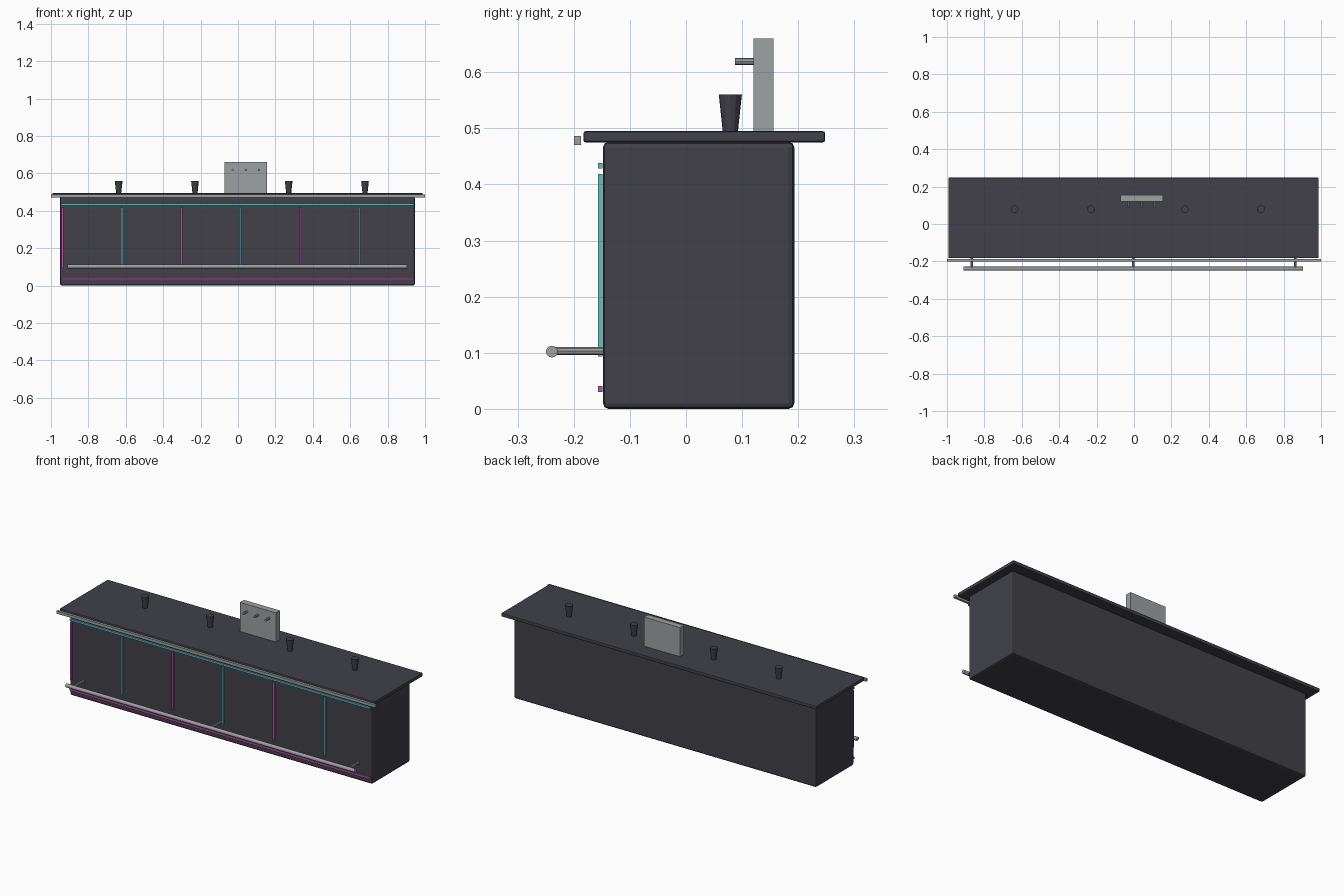
import bpy
import math

if "Cube" in bpy.data.objects:
    bpy.data.objects.remove(bpy.data.objects["Cube"])


def material(name, rgb):
    m = bpy.data.materials.new(name)
    m.diffuse_color = (*rgb, 1)
    m.use_nodes = True
    m.node_tree.nodes["Principled BSDF"].inputs["Base Color"].default_value = m.diffuse_color
    return m


DARK = material("charcoal", (0.052, 0.052, 0.066))
METAL = material("brushed metal", (0.34, 0.355, 0.36))
TEAL = material("neon teal", (0.11, 0.54, 0.54))
PINK = material("neon pink", (0.55, 0.08, 0.42))


def box(name, lo, hi, mat, bevel=0.0, segments=1):
    bpy.ops.mesh.primitive_cube_add(size=1, location=[(a + b) / 2 for a, b in zip(lo, hi)])
    o = bpy.context.object
    o.name = name
    o.scale = [b - a for a, b in zip(lo, hi)]
    bpy.ops.object.transform_apply(location=False, rotation=False, scale=True)
    o.data.materials.append(mat)
    if bevel:
        mod = o.modifiers.new("edge bevel", 'BEVEL')
        mod.width = bevel
        mod.segments = segments
    return o


def rod(name, centre, radius, length, axis, mat, sides=12):
    rot = {'x': (0, math.pi / 2, 0), 'y': (math.pi / 2, 0, 0)}[axis]
    bpy.ops.mesh.primitive_cylinder_add(vertices=sides, radius=radius, depth=length,
                                        location=centre, rotation=rot)
    o = bpy.context.object
    o.name = name
    o.data.materials.append(mat)
    bpy.ops.object.shade_smooth_by_angle(angle=math.radians(40))
    return o


# Bar body and countertop
box("bar_body", (-0.952, -0.148, 0), (0.946, 0.193, 0.476), DARK, 0.01, 2)
box("countertop", (-0.992, -0.183, 0.475), (0.987, 0.248, 0.495), DARK, 0.004, 2)

# Metal trim in front of the counter edge
box("counter_trim", (-1.0, -0.200, 0.470), (1.0, -0.187, 0.486), METAL)

# Horizontal neon strips
box("upper_neon_strip", (-0.947, -0.157, 0.428), (0.940, -0.149, 0.438), TEAL)
box("lower_neon_strip", (-0.947, -0.157, 0.030), (0.940, -0.149, 0.041), PINK)

# Vertical neon strips, alternating colours
for i in range(6):
    x = -0.939 + i * 0.318
    box(f"vertical_neon_strip_{i + 1}", (x - 0.005, -0.157, 0.093),
        (x + 0.005, -0.149, 0.419), TEAL if i % 2 else PINK)

# Foot rail with brackets
rod("foot_rail", (-0.003, -0.239, 0.102), 0.0105, 1.815, 'x', METAL)
for i, x in enumerate((-0.868, -0.003, 0.862)):
    rod(f"rail_bracket_{i + 1}", (x, -0.192, 0.103), 0.007, 0.094, 'y', METAL, 8)

# Tap tower with spouts
box("tap_tower", (-0.072, 0.120, 0.494), (0.154, 0.156, 0.660), METAL)
for i, x in enumerate((-0.028, 0.042, 0.112)):
    rod(f"tap_spout_{i + 1}", (x, 0.104, 0.619), 0.0065, 0.034, 'y', METAL, 8)

# Tapered tumblers on the counter
for i, x in enumerate((-0.638, -0.230, 0.271, 0.679)):
    bpy.ops.mesh.primitive_cone_add(vertices=12, radius1=0.0135, radius2=0.0205,
                                    depth=0.066, location=(x, 0.079, 0.527))
    o = bpy.context.object
    o.name = f"tumbler_{i + 1}"
    o.data.materials.append(DARK)
